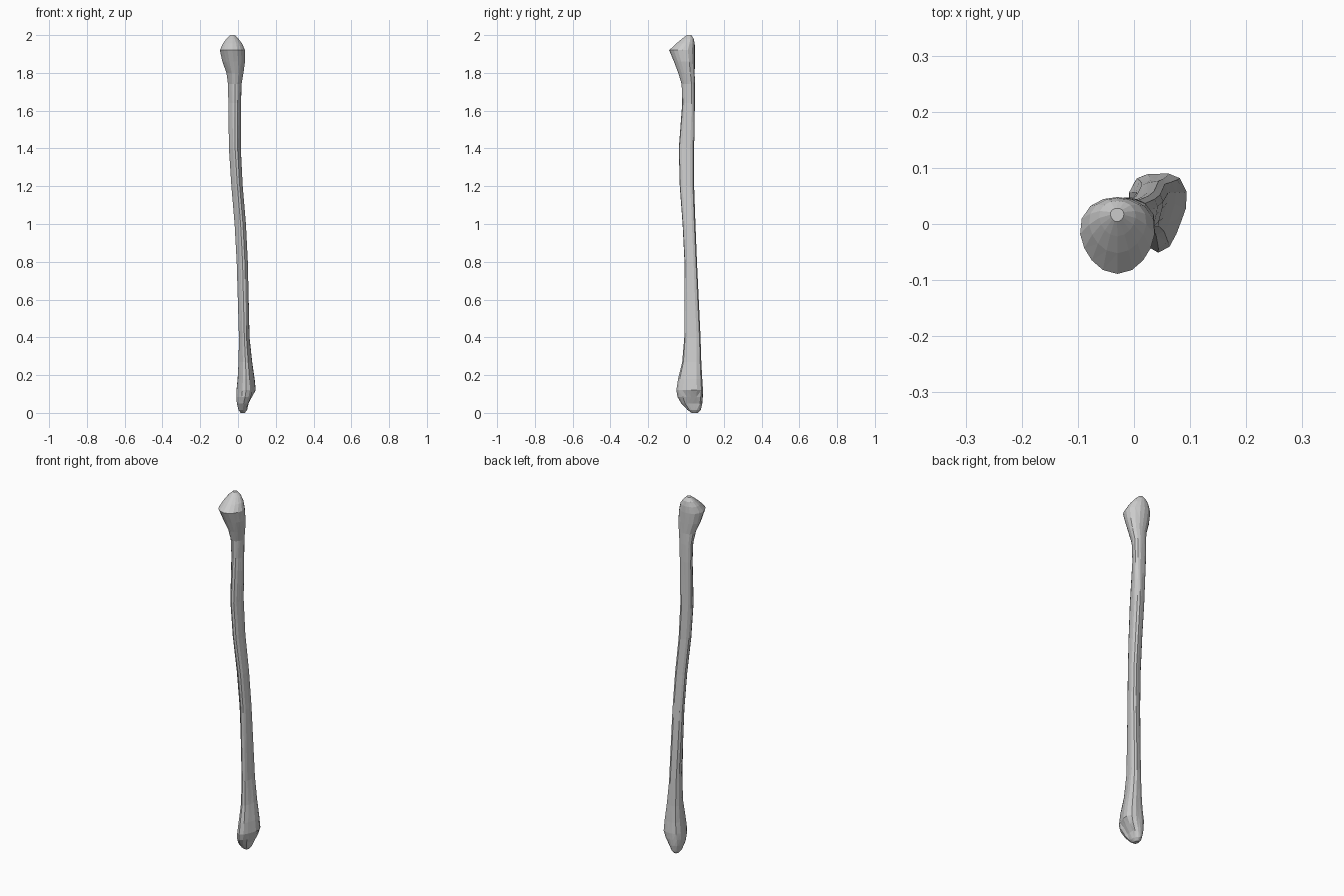
import bpy, bmesh
from math import cos, sin, pi, radians

SIDES = 16
# outline limits at each height: z, x min, x max, y min, y max
RINGS = [
    (0.0, 0.014, 0.036, 0.03, 0.062),
    (0.015, 0.003, 0.048, 0.008, 0.078),
    (0.05, -0.006, 0.066, -0.025, 0.086),
    (0.085, -0.009, 0.084, -0.045, 0.089),
    (0.12, -0.008, 0.094, -0.051, 0.09),
    (0.18, -0.002, 0.088, -0.042, 0.086),
    (0.27, 0.003, 0.075, -0.02, 0.081),
    (0.4, 0.005, 0.061, -0.009, 0.077),
    (0.8, -0.007, 0.052, -0.008, 0.058),
    (1.0, -0.018, 0.042, -0.018, 0.05),
    (1.2, -0.035, 0.025, -0.033, 0.043),
    (1.4, -0.048, 0.015, -0.038, 0.043),
    (1.64, -0.051, 0.016, -0.02, 0.047),
    (1.74, -0.053, 0.019, -0.023, 0.047),
    (1.8, -0.061, 0.029, -0.041, 0.046),
    (1.86, -0.083, 0.037, -0.064, 0.047),
    (1.92, -0.096, 0.037, -0.089, 0.048),
    (1.955, -0.08, 0.022, -0.052, 0.046),
    (1.98, -0.062, 0.003, -0.022, 0.041),
    (2.0, -0.042, -0.018, 0.004, 0.028),
]


def section(z, x0, x1, y0, y1):
    """Rounded three-sided outline scaled to fill the given limits."""
    k = min(0.13, z, 0.04 + max(0, 1.9 - z) * 0.3)   # rounder at both ends
    ridge = radians(-92 + 17 * sin(pi * z / 2))      # ridge twists mid-shaft
    pts = []
    for i in range(SIDES):
        a = 2 * pi * i / SIDES
        r = 1 + k * cos(3 * (a - ridge))
        pts.append((r * cos(a), r * sin(a)))
    ax, bx = min(p[0] for p in pts), max(p[0] for p in pts)
    ay, by = min(p[1] for p in pts), max(p[1] for p in pts)
    return [(x0 + (x1 - x0) * (u - ax) / (bx - ax),
             y0 + (y1 - y0) * (v - ay) / (by - ay), z) for u, v in pts]


# loft the bone from bottom tip to head
bm = bmesh.new()
loops = [[bm.verts.new(p) for p in section(*ring)] for ring in RINGS]
for low, high in zip(loops, loops[1:]):
    for i in range(SIDES):
        j = (i + 1) % SIDES
        bm.faces.new((low[i], low[j], high[j], high[i]))
bm.faces.new(loops[0][::-1])
bm.faces.new(loops[-1])

# shallow hollow on the inner side of the lower end
for v in bm.verts:
    if 0.04 < v.co.z < 0.09 and v.co.x > 0.05 and 0.0 < v.co.y < 0.06:
        v.co.x -= 0.01

bmesh.ops.triangulate(bm, faces=bm.faces[:])
bmesh.ops.recalc_face_normals(bm, faces=bm.faces[:])
mesh = bpy.data.meshes.new("long_bone")
bm.to_mesh(mesh)
bm.free()
bone = bpy.data.objects.new("long_bone", mesh)
bpy.context.collection.objects.link(bone)
